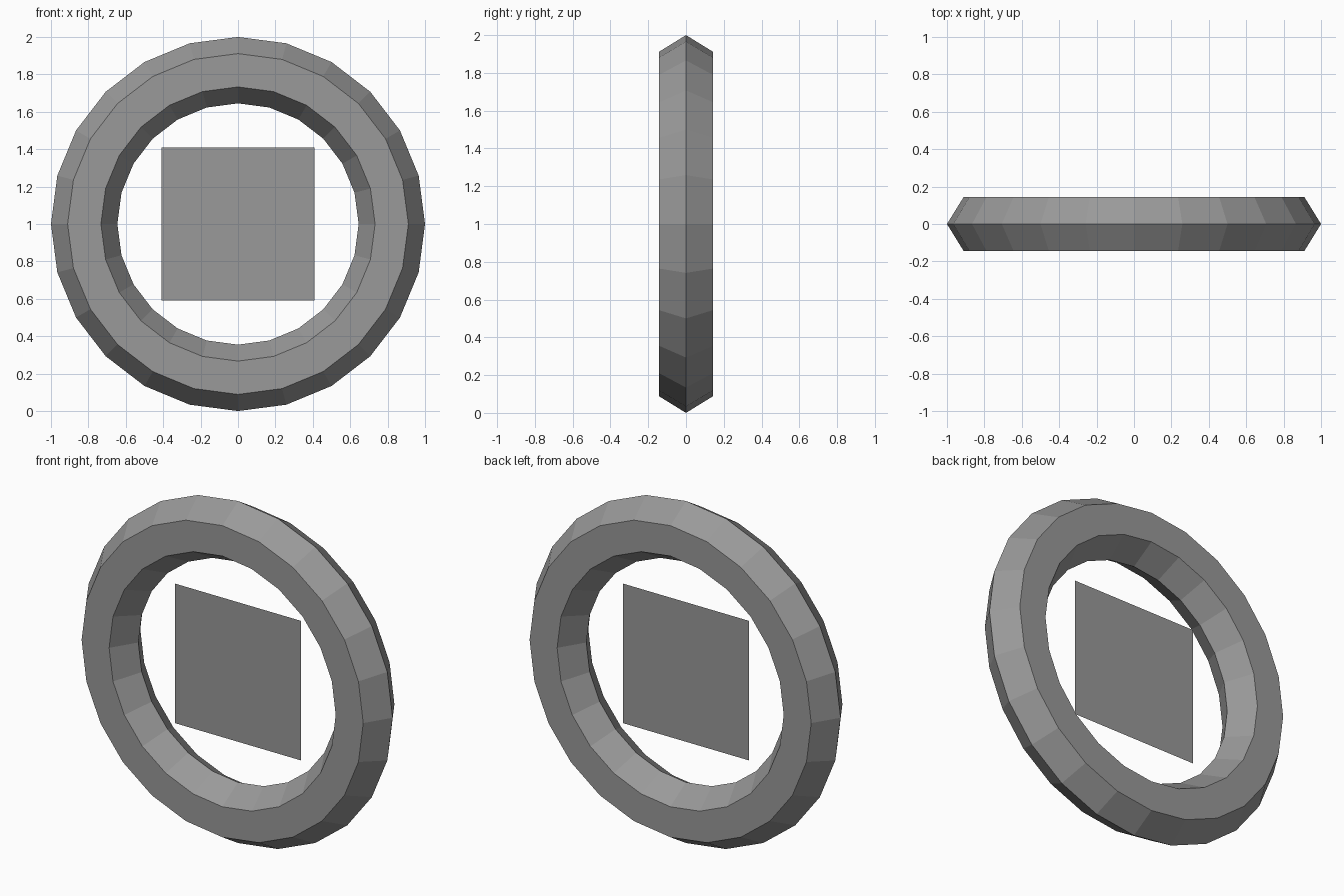
import bpy
import bmesh
from math import cos, sin, tau

cube = bpy.data.objects.get("Cube")
if cube:
    bpy.data.objects.remove(cube, do_unlink=True)

grey = bpy.data.materials.new("plain grey")
grey.use_nodes = True
colour = (0.32, 0.32, 0.32, 1)
grey.diffuse_color = colour
grey.node_tree.nodes["Principled BSDF"].inputs["Base Color"].default_value = colour

CENTRE_Z = 1.0
SEGMENTS = 24


def add_object(name, bm):
    mesh = bpy.data.meshes.new(name)
    bm.to_mesh(mesh)
    bm.free()
    mesh.materials.append(grey)
    obj = bpy.data.objects.new(name, mesh)
    obj.location.z = CENTRE_Z
    bpy.context.collection.objects.link(obj)
    return obj


# Ring: a six-sided section (radius, depth) swept around the y axis
section = [(1, 0), (0.911, 0.144), (0.733, 0.144),
           (0.645, 0), (0.733, -0.144), (0.911, -0.144)]
bm = bmesh.new()
loops = []
for i in range(SEGMENTS):
    a = tau * i / SEGMENTS
    loops.append([bm.verts.new((r * cos(a), y, r * sin(a))) for r, y in section])
for i, loop in enumerate(loops):
    following = loops[(i + 1) % SEGMENTS]
    for j in range(len(section)):
        k = (j + 1) % len(section)
        bm.faces.new((loop[j], loop[k], following[k], following[j]))
bmesh.ops.recalc_face_normals(bm, faces=bm.faces)
add_object("ring", bm)

# Flat square panel floating in the middle of the ring, facing the front
bm = bmesh.new()
h = 0.408
bm.faces.new([bm.verts.new((x, 0, z)) for x, z in ((-h, -h), (h, -h), (h, h), (-h, h))])
add_object("centre_panel", bm)
